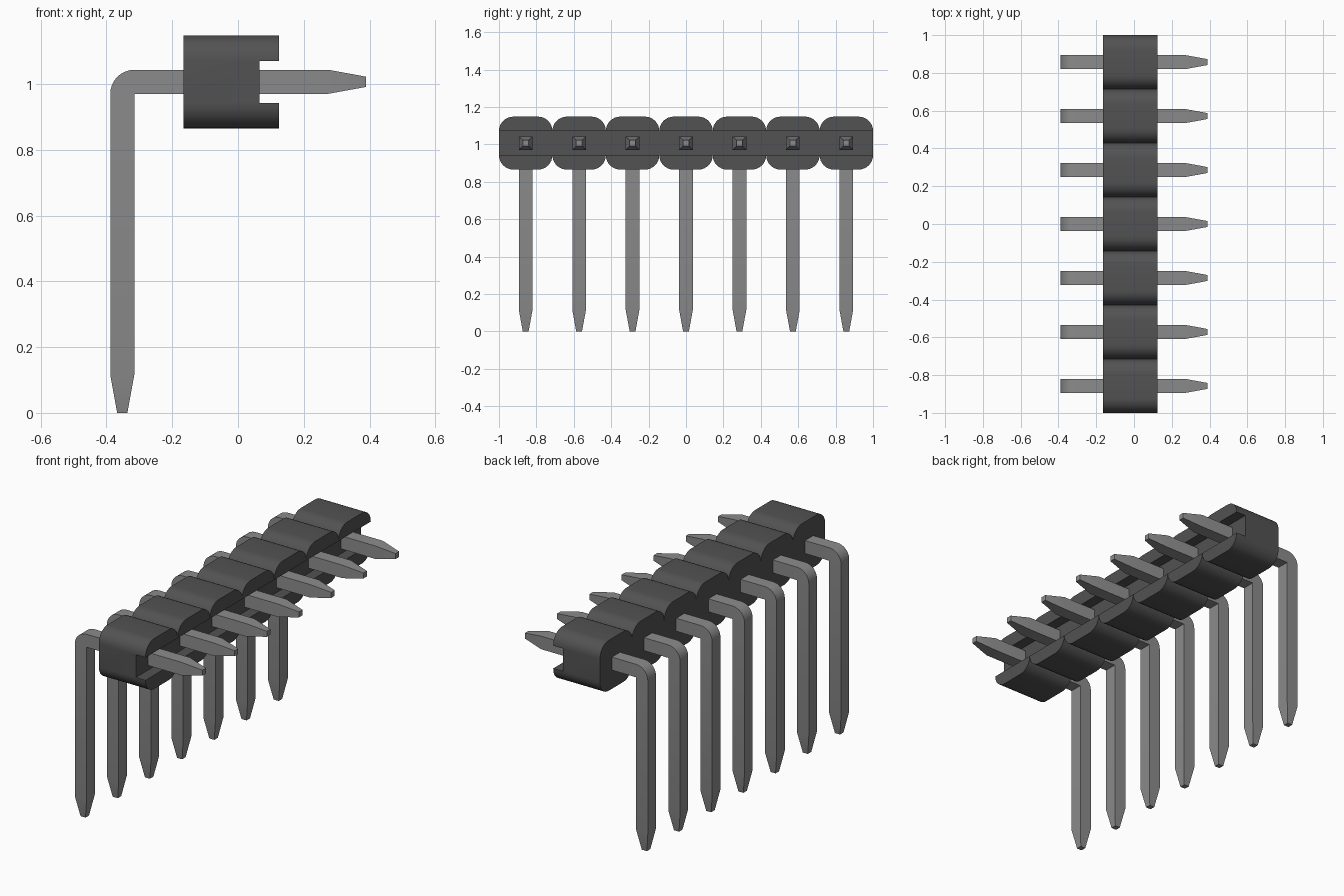
import bpy, bmesh, math
from mathutils import Vector

cube = bpy.data.objects.get("Cube")
if cube:
    bpy.data.objects.remove(cube, do_unlink=True)

COUNT = 7
PITCH = 2 / COUNT
MID_Z = 1.007          # height of the horizontal pin axis
HALF_H = 0.1415        # half height of the housing
RADIUS = 0.077         # rounding of each housing lobe
HALF_PIN = 0.0365
HALF_TIP = 0.0155


def material(name, value):
    mat = bpy.data.materials.new(name)
    mat.use_nodes = True
    colour = (value, value, value, 1)
    mat.diffuse_color = colour
    mat.node_tree.nodes["Principled BSDF"].inputs["Base Color"].default_value = colour
    return mat


def make_object(name, bm, mat):
    bmesh.ops.recalc_face_normals(bm, faces=bm.faces)
    mesh = bpy.data.meshes.new(name)
    bm.to_mesh(mesh)
    bm.free()
    if mat:
        mesh.materials.append(mat)
    obj = bpy.data.objects.new(name, mesh)
    bpy.context.collection.objects.link(obj)
    return obj


def smooth(obj):
    bpy.ops.object.select_all(action="DESELECT")
    obj.select_set(True)
    bpy.context.view_layer.objects.active = obj
    bpy.ops.object.shade_smooth_by_angle(angle=math.radians(30))


plastic = material("dark_plastic", 0.085)
metal = material("grey_metal", 0.26)

# Scalloped housing: one rounded lobe per pin, extruded along x
top = []
for i in range(COUNT):
    centre = -1 + PITCH * (i + 0.5)
    inset = PITCH / 2 - RADIUS
    for side in (-1, 1):
        for k in range(9):
            a = math.pi / 2 * k / 8
            if side == -1:
                a = math.pi - a
            else:
                a = math.pi / 2 - a
            top.append((centre + side * inset + RADIUS * math.cos(a),
                        HALF_H - RADIUS + RADIUS * math.sin(a)))
outline = top + [(y, -z) for y, z in reversed(top)]

bm = bmesh.new()
verts = [bm.verts.new((-0.165, y, MID_Z + z)) for y, z in outline]
bmesh.ops.remove_doubles(bm, verts=verts, dist=0.0001)
bm.faces.new([v for v in verts if v.is_valid])
ext = bmesh.ops.extrude_face_region(bm, geom=bm.faces[:])
bmesh.ops.translate(bm, vec=(0.29, 0, 0),
                    verts=[g for g in ext["geom"] if isinstance(g, bmesh.types.BMVert)])
housing = make_object("housing", bm, plastic)

# Long slot in the mating face of the housing
bm = bmesh.new()
bmesh.ops.create_cube(bm, size=1)
bmesh.ops.scale(bm, vec=(0.12, 2.2, 0.128), verts=bm.verts)
bmesh.ops.translate(bm, vec=(0.125, 0, MID_Z), verts=bm.verts)
cutter = make_object("slot_cutter", bm, None)
cutter.hide_render = True
cut = housing.modifiers.new("slot", "BOOLEAN")
cut.operation = "DIFFERENCE"
cut.solver = "EXACT"
cut.object = cutter
bpy.context.view_layer.objects.active = housing
bpy.ops.object.modifier_apply(modifier=cut.name)
bpy.data.objects.remove(cutter, do_unlink=True)
smooth(housing)


# Bent square pin: square sections swept along an L, pointed at both ends
def pin_sections():
    up, along = Vector((0, 0, 1)), Vector((1, 0, 0))
    leg_x = -0.352
    yield Vector((leg_x, 0, 0)), along, HALF_TIP
    yield Vector((leg_x, 0, 0.115)), along, HALF_PIN
    corner = Vector((leg_x + HALF_PIN, 0, MID_Z - HALF_PIN))
    for k in range(9):
        a = math.pi / 2 * k / 8
        inward = along * math.cos(a) - up * math.sin(a)
        yield corner - inward * HALF_PIN, inward, HALF_PIN
    yield Vector((0.275, 0, MID_Z)), -up, HALF_PIN
    yield Vector((0.39, 0, MID_Z)), -up, HALF_TIP


def make_pin(name, y):
    bm = bmesh.new()
    rings = []
    for centre, inward, half in pin_sections():
        ring = []
        for a, b in ((-1, -1), (1, -1), (1, 1), (-1, 1)):
            ring.append(bm.verts.new(centre + inward * half * a + Vector((0, y + half * b, 0))))
        rings.append(ring)
    for r0, r1 in zip(rings, rings[1:]):
        for k in range(4):
            n = (k + 1) % 4
            bm.faces.new((r0[k], r0[n], r1[n], r1[k]))
    bm.faces.new(rings[0])
    bm.faces.new(rings[-1])
    # The inside of the bend collapses to a sharp corner
    bmesh.ops.remove_doubles(bm, verts=bm.verts, dist=0.0005)
    smooth(make_object(name, bm, metal))


for i in range(COUNT):
    make_pin(f"pin_{i + 1}", -1 + PITCH * (i + 0.5))
